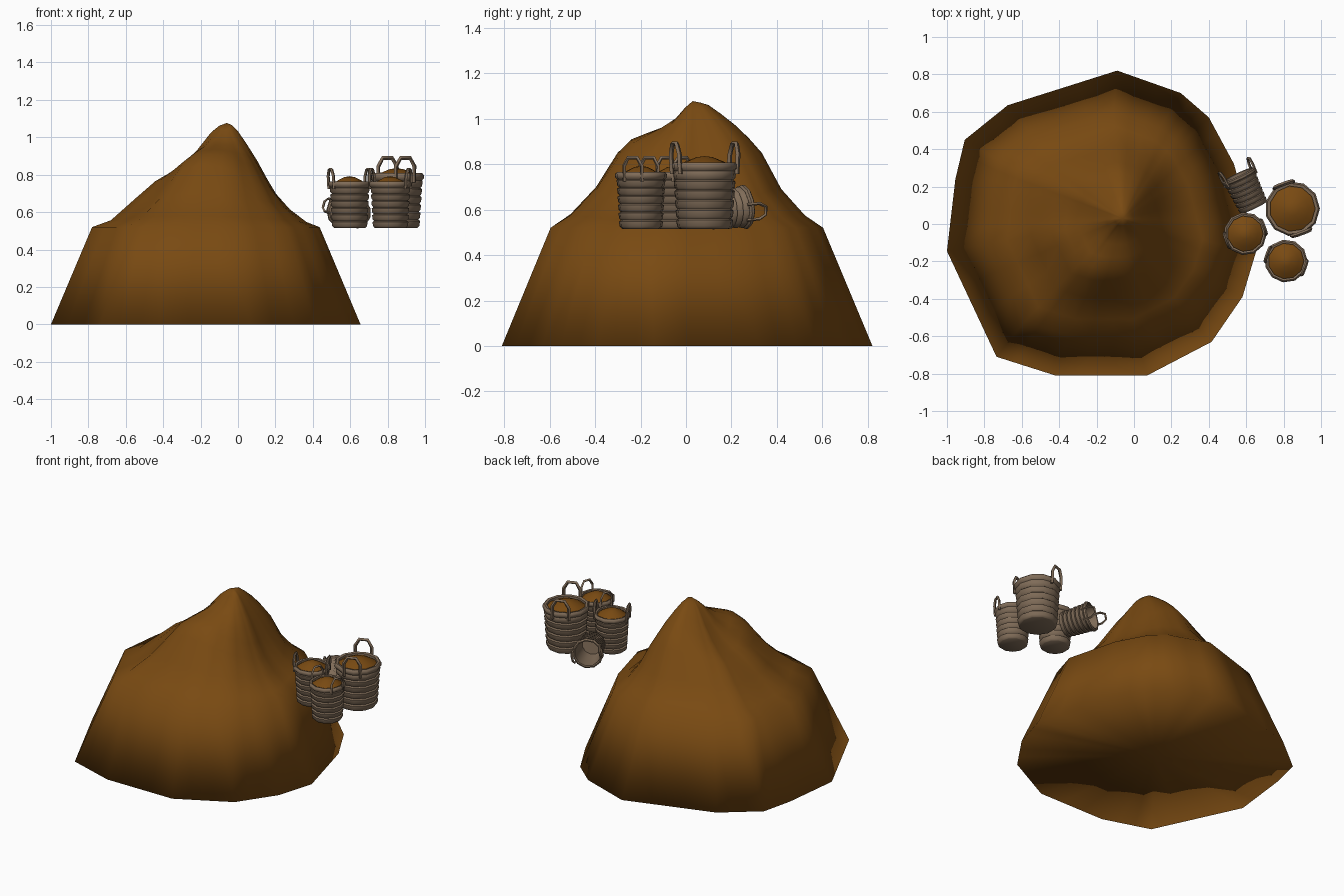
import bpy, bmesh, math
from mathutils import Vector, Matrix

if "Cube" in bpy.data.objects:
    bpy.data.objects.remove(bpy.data.objects["Cube"])


def material(name, rgb):
    m = bpy.data.materials.new(name)
    m.diffuse_color = (*rgb, 1)
    m.use_nodes = True
    m.node_tree.nodes["Principled BSDF"].inputs["Base Color"].default_value = m.diffuse_color
    return m


EARTH = material("brown earth", (0.19, 0.068, 0.006))
WICKER = material("grey brown wicker", (0.215, 0.15, 0.098))


def finish(bm, name, mat, angle, matrix=None):
    bmesh.ops.recalc_face_normals(bm, faces=bm.faces)
    me = bpy.data.meshes.new(name)
    bm.to_mesh(me)
    bm.free()
    me.materials.append(mat)
    ob = bpy.data.objects.new(name, me)
    bpy.context.collection.objects.link(ob)
    if matrix:
        ob.matrix_world = matrix
    bpy.ops.object.select_all(action='DESELECT')
    ob.select_set(True)
    bpy.context.view_layer.objects.active = ob
    bpy.ops.object.shade_smooth_by_angle(angle=math.radians(angle))
    return ob


def bridge(bm, a, b):
    n = len(a)
    for i in range(n):
        j = (i + 1) % n
        bm.faces.new((a[i], a[j], b[j], b[i]))


def fan(bm, ring, point):
    c = bm.verts.new(point)
    for i in range(len(ring)):
        bm.faces.new((ring[i], ring[(i + 1) % len(ring)], c))


# ---- earth mound: irregular base, straight skirt, uneven peak ----
BASE = [(-.09, .82), (.25, .70), (.40, .57), (.535, .32), (.655, -.14), (.58, -.39),
        (.415, -.63), (.07, -.81), (-.42, -.81), (-.735, -.71), (-1, -.145),
        (-.955, .24), (-.905, .45), (-.675, .635)]
T = [0, .06, .12, .22, .33, .43, .53, .68, .86, 1]
# heights along T towards right, back, left, front
RIGHT = [1.075, 1.065, 1.035, .96, .87, .775, .69, .61, .545, .52]
BACK = [1.075, 1.07, 1.06, 1.02, .97, .915, .85, .69, .575, .52]
LEFT = [1.075, 1.06, 1.025, .93, .85, .80, .76, .67, .555, .52]
FRONT = [1.075, 1.04, .995, .96, .935, .91, .85, .70, .58, .52]
KEYS = [(0, RIGHT), (90, BACK), (180, LEFT), (248, FRONT), (360, RIGHT)]
PEAK = Vector((-.06, .03))
CENTRE = Vector((-.17, 0))


def height(k, ang):
    for (a0, p0), (a1, p1) in zip(KEYS, KEYS[1:]):
        if a0 <= ang <= a1:
            s = (ang - a0) / (a1 - a0)
            s = s * s * (3 - 2 * s)
            return p0[k] * (1 - s) + p1[k] * s


def mound():
    bm = bmesh.new()
    outline = []
    for i, p in enumerate(BASE):
        a, b = Vector(p), Vector(BASE[(i + 1) % len(BASE)])
        outline += [a.lerp(b, s / 3) for s in range(3)]
    base = [bm.verts.new((p.x, p.y, 0)) for p in outline]
    fan(bm, base, (CENTRE.x, CENTRE.y, 0))
    prev = base
    for k in range(len(T) - 1, 0, -1):
        ring = []
        for p in outline:
            e = CENTRE + (p - CENTRE) * .735
            d = e - PEAK
            ang = math.degrees(math.atan2(d.y, d.x)) % 360
            q = PEAK + d * T[k]
            z = height(k, ang)
            # hollow beside the front shoulder
            z -= .06 * math.exp(-((q.x + .40) ** 2 + (q.y + .25) ** 2) / .008)
            ring.append(bm.verts.new((q.x, q.y, z)))
        bridge(bm, prev, ring)
        prev = ring
    fan(bm, prev, (PEAK.x, PEAK.y, T and 1.077))
    finish(bm, "earth_mound", EARTH, 180)


# ---- baskets ----
def lathe(bm, profile, n):
    """Revolve (radius, z) points; zero radius closes the end."""
    prev = None
    for i, (r, z) in enumerate(profile):
        if r == 0:
            if prev:
                fan(bm, prev, (0, 0, z))
            continue
        ring = [bm.verts.new((r * math.cos(2 * math.pi * k / n),
                              r * math.sin(2 * math.pi * k / n), z)) for k in range(n)]
        if prev:
            bridge(bm, prev, ring)
        elif i == 1:
            fan(bm, ring, (0, 0, profile[0][1]))
        prev = ring


def handle(bm, ang, r, z, width, rise, thick):
    """Arched loop standing on the rim, lying in the tangent plane."""
    out = Vector((math.cos(ang), math.sin(ang), 0))
    tan = Vector((-out.y, out.x, 0))
    up = Vector((0, 0, 1))
    path = [(-.5, -.5), (-.5, .45), (-.25, .95), (.25, .95), (.5, .45), (.5, -.5)]
    prev = None
    for i, (u, v) in enumerate(path):
        side = tan * (u * 2) + up * max(v, 0)
        side = side.normalized() if side.length else tan
        c = out * (r + .06 * rise * v) + tan * (u * width) + up * (z + v * rise)
        ring = [bm.verts.new(c + o) for o in
                (side * thick, out * thick, -side * thick, -out * thick)]
        if prev:
            bridge(bm, prev, ring)
        if i in (0, len(path) - 1):
            bm.faces.new(ring)
        prev = ring


def basket(name, matrix, rb, rt, h, turn, filled=True, bands=6):
    lip = .13 * h
    body = h - lip
    wall = .17 * rt
    prof = [(0, 0), (rb * .93, 0)]
    # overlapping woven bands
    for i in range(bands):
        r0 = rb + (rt - .012 - rb) * i / bands
        z0 = body * i / bands
        dz = body / bands
        prof += [(r0 - .004, z0 + .05 * dz), (r0 + .005, z0 + .3 * dz),
                 (r0 + .008, z0 + .9 * dz)]
    # thick rim, then the inside
    prof += [(rt - .010, body), (rt, body + .3 * lip), (rt, h - .25 * lip), (rt - .009, h),
             (rt - wall, h - .1 * lip), (rt - wall, body), (rb - .012, .02), (0, .02)]
    bm = bmesh.new()
    lathe(bm, prof, 11)
    for s in (0, math.pi):
        handle(bm, math.radians(turn) + s, rt - .012, h - .005, rt * .72, rt * .62, rt * .075)
    finish(bm, name, WICKER, 50, matrix)
    if filled:
        bm = bmesh.new()
        r = rt - wall + .002
        lathe(bm, [(r, h - .02), (r * .7, h + .002), (r * .3, h + .022), (0, h + .027)], 11)
        finish(bm, name + "_earth", EARTH, 180, matrix)


mound()
FLOOR = .515
basket("large_basket", Matrix.Translation((.847, .082, FLOOR)), .118, .147, .293, -70)
basket("left_basket", Matrix.Translation((.595, -.052, FLOOR)), .090, .115, .25, 20)
basket("front_basket", Matrix.Translation((.813, -.198, FLOOR)), .090, .115, .25, -20)

# tipped empty basket, mouth towards the back left
foot, mouth = Vector((.642, .088, FLOOR + .078)), Vector((.558, .265, FLOOR + .098))
axis = mouth - foot
tipped = Matrix.Translation(foot) @ axis.to_track_quat('Z', 'Y').to_matrix().to_4x4()
basket("tipped_basket", tipped, .076, .098, axis.length, 15, filled=False)
